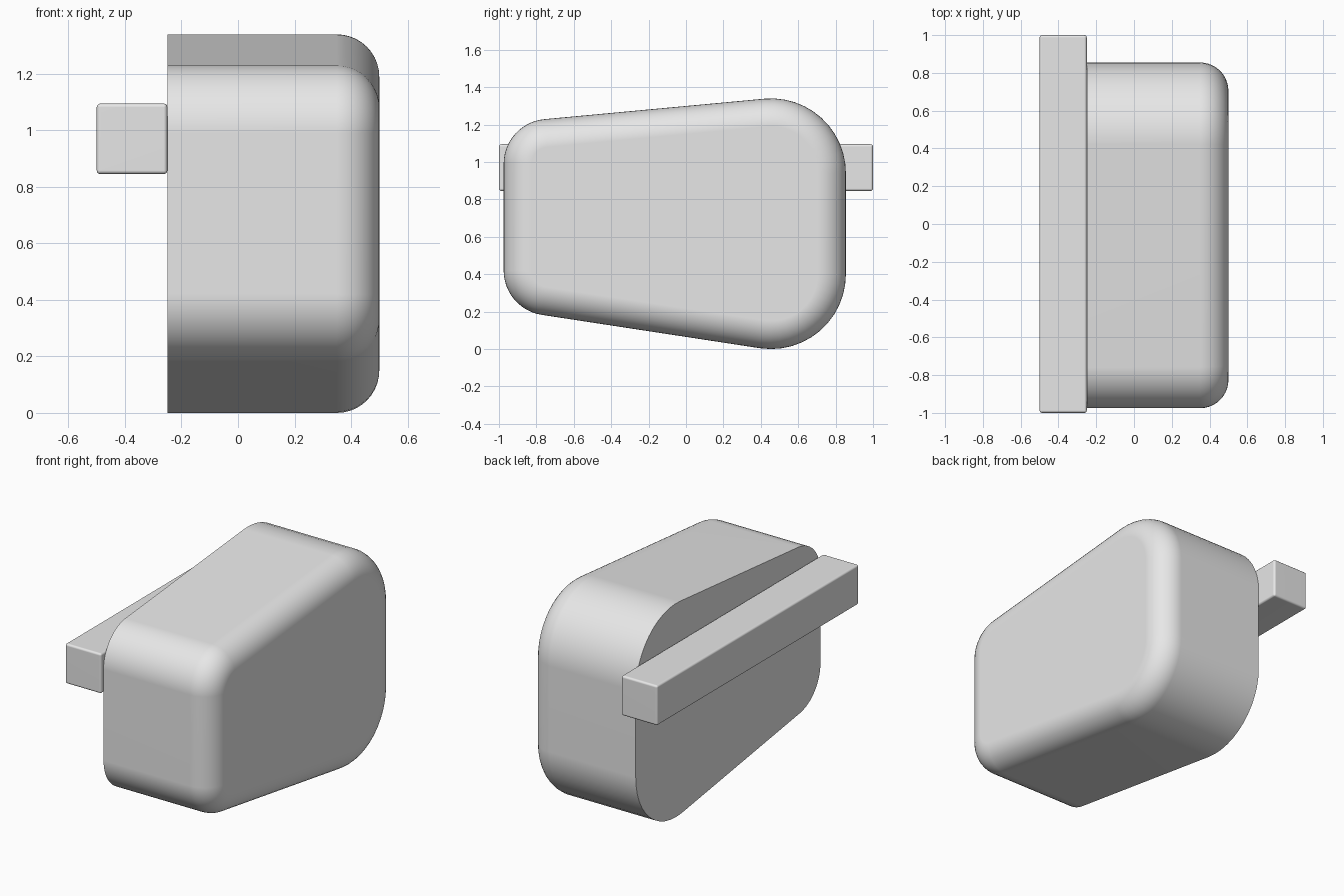
import bpy, bmesh, math

cube = bpy.data.objects.get("Cube")
if cube:
    bpy.data.objects.remove(cube, do_unlink=True)

# Single plain grey
grey = bpy.data.materials.new("plain_grey")
grey.use_nodes = True
colour = (0.8, 0.8, 0.8, 1)
grey.diffuse_color = colour
grey.node_tree.nodes["Principled BSDF"].inputs["Base Color"].default_value = colour


def finish(name, bm):
    """Turn a bmesh into a grey object with smooth rounded edges."""
    bmesh.ops.recalc_face_normals(bm, faces=bm.faces)
    mesh = bpy.data.meshes.new(name)
    bm.to_mesh(mesh)
    bm.free()
    obj = bpy.data.objects.new(name, mesh)
    bpy.context.collection.objects.link(obj)
    mesh.materials.append(grey)
    bpy.ops.object.select_all(action="DESELECT")
    obj.select_set(True)
    bpy.context.view_layer.objects.active = obj
    bpy.ops.object.shade_smooth_by_angle(angle=math.radians(35))
    normals = obj.modifiers.new("even_shading", "WEIGHTED_NORMAL")
    normals.keep_sharp = True
    return obj


# Body: tapered side outline wrapped round four corner circles (y, z, radius)
corners = [(-0.735, 0.42, 0.24), (0.455, 0.40, 0.40),
           (0.455, 0.94, 0.40), (-0.735, 0.99, 0.24)]
STEPS = 12


def tangent_angle(a, b):
    """Outward normal angle of the line touching two neighbouring circles."""
    dy, dz = b[0] - a[0], b[1] - a[1]
    return math.atan2(dz, dy) - math.acos((a[2] - b[2]) / math.hypot(dy, dz))


def outline(inset):
    points = []
    for i, (y, z, r) in enumerate(corners):
        here = corners[i]
        start = tangent_angle(corners[i - 1], here)
        sweep = (tangent_angle(here, corners[(i + 1) % 4]) - start) % math.tau
        for k in range(STEPS + 1):
            a = start + sweep * k / STEPS
            points.append((y + (r - inset) * math.cos(a),
                           z + (r - inset) * math.sin(a)))
    return points


# Flat inner side, straight walls, rounded outer rim
ROUND = 0.15
sections = [(-0.25, 0)]
for k in range(11):
    a = math.pi / 2 * k / 10
    sections.append((0.5 - ROUND + ROUND * math.sin(a), ROUND * (1 - math.cos(a))))

bm = bmesh.new()
rings = [[bm.verts.new((x, y, z)) for y, z in outline(inset)]
         for x, inset in sections]
for lower, upper in zip(rings, rings[1:]):
    for i in range(len(lower)):
        bm.faces.new((lower[i - 1], lower[i], upper[i], upper[i - 1]))
bm.faces.new(rings[0])
bm.faces.new(rings[-1])
finish("body", bm)

# Long square bar along the inner side
bm = bmesh.new()
bmesh.ops.create_cube(bm, size=1)
for v in bm.verts:
    v.co = (v.co.x * 0.25 - 0.375, v.co.y * 2, v.co.z * 0.25 + 0.97)
bmesh.ops.bevel(bm, geom=bm.edges[:], offset=0.013, segments=3,
                profile=0.5, affect="EDGES")
finish("side_bar", bm)
